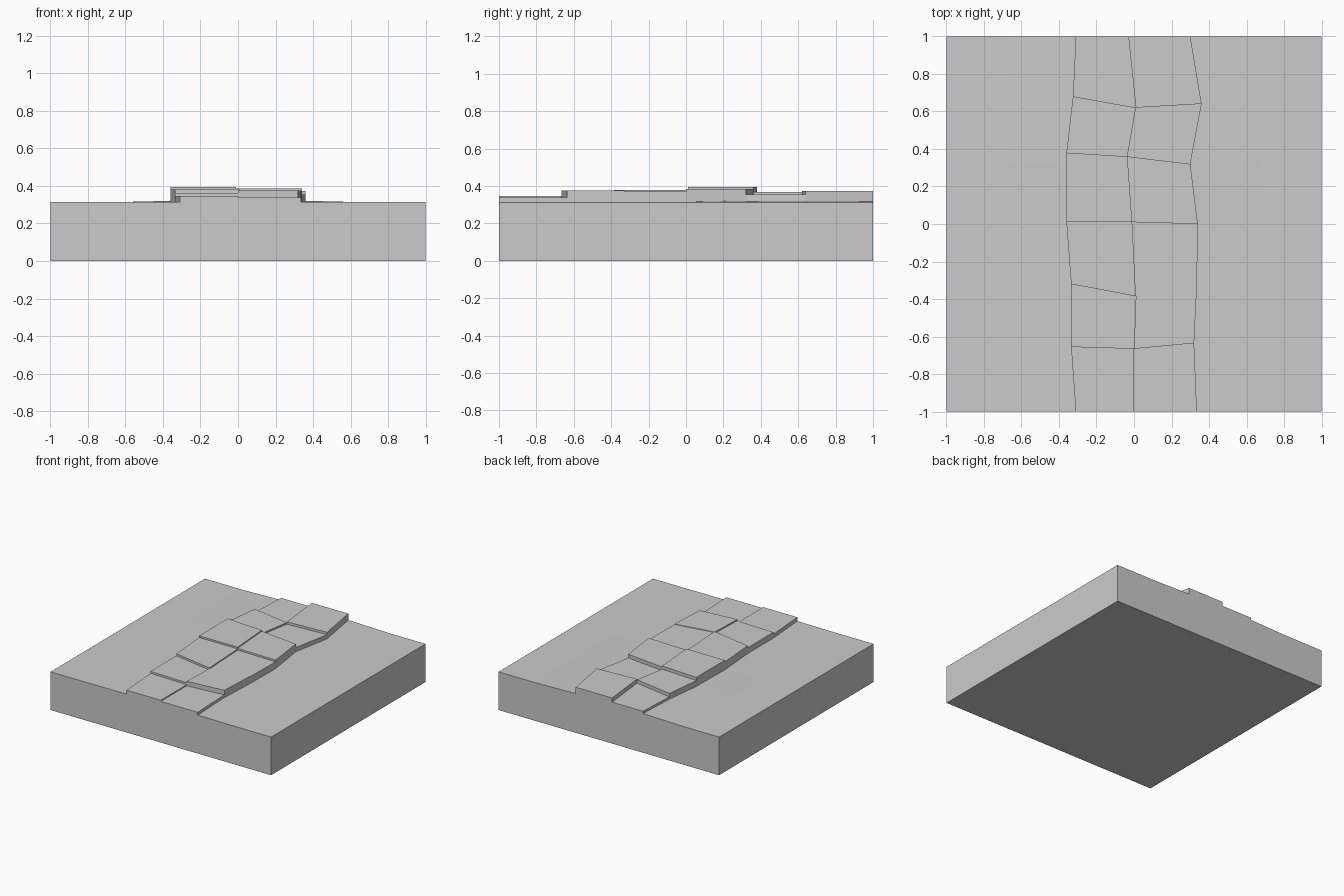
import bpy, bmesh

if "Cube" in bpy.data.objects:
    bpy.data.objects.remove(bpy.data.objects["Cube"])

GROUND = 0.313

# Path seams as (x, y): outer left, middle, outer right, front to back
ROWS = [
    [(-0.31, -1.0), (0.0, -1.0), (0.335, -1.0)],
    [(-0.335, -0.655), (0.0, -0.665), (0.32, -0.635)],
    [(-0.335, -0.32), (0.01, -0.385), (0.335, -0.33)],
    [(-0.36, 0.01), (-0.01, 0.01), (0.34, 0.0)],
    [(-0.36, 0.38), (-0.035, 0.36), (0.30, 0.32)],
    [(-0.325, 0.68), (0.01, 0.62), (0.36, 0.64)],
    [(-0.31, 1.0), (-0.03, 1.0), (0.30, 1.0)],
]
# Top heights of the left and right slab in each row
HEIGHTS = [(0.347, 0.338), (0.363, 0.375), (0.380, 0.371),
           (0.394, 0.385), (0.368, 0.355), (0.340, 0.374)]


def make_object(name, bm):
    bmesh.ops.recalc_face_normals(bm, faces=bm.faces)
    mesh = bpy.data.meshes.new(name)
    bm.to_mesh(mesh)
    bm.free()
    obj = bpy.data.objects.new(name, mesh)
    bpy.context.collection.objects.link(obj)
    return obj


def prism(name, outline, z0, z1):
    bm = bmesh.new()
    face = bm.faces.new([bm.verts.new((x, y, z0)) for x, y in outline])
    ext = bmesh.ops.extrude_face_region(bm, geom=[face], use_keep_orig=True)
    for v in ext["geom"]:
        if isinstance(v, bmesh.types.BMVert):
            v.co.z = z1
    return make_object(name, bm)


# Ground block with a very slight swell under the path
bm = bmesh.new()
bmesh.ops.create_grid(bm, x_segments=6, y_segments=6, size=1.0)
top = list(bm.faces)
ext = bmesh.ops.extrude_face_region(bm, geom=top, use_keep_orig=True)
for v in ext["geom"]:
    if isinstance(v, bmesh.types.BMVert):
        swell = 0.008 if abs(v.co.x) < 0.5 and v.co.y > 0.1 else 0.002
        v.co.z = GROUND + (swell if abs(v.co.x) < 0.5 else 0.0)
ground = make_object("ground_block", bm)

# Paving slabs, two per row
for r, heights in enumerate(HEIGHTS):
    for c, (side, z) in enumerate(zip(("left", "right"), heights)):
        a, b = ROWS[r], ROWS[r + 1]
        prism(f"paving_slab_{side}_{r + 1}",
              [a[c], a[c + 1], b[c + 1], b[c]], GROUND - 0.02, z)
